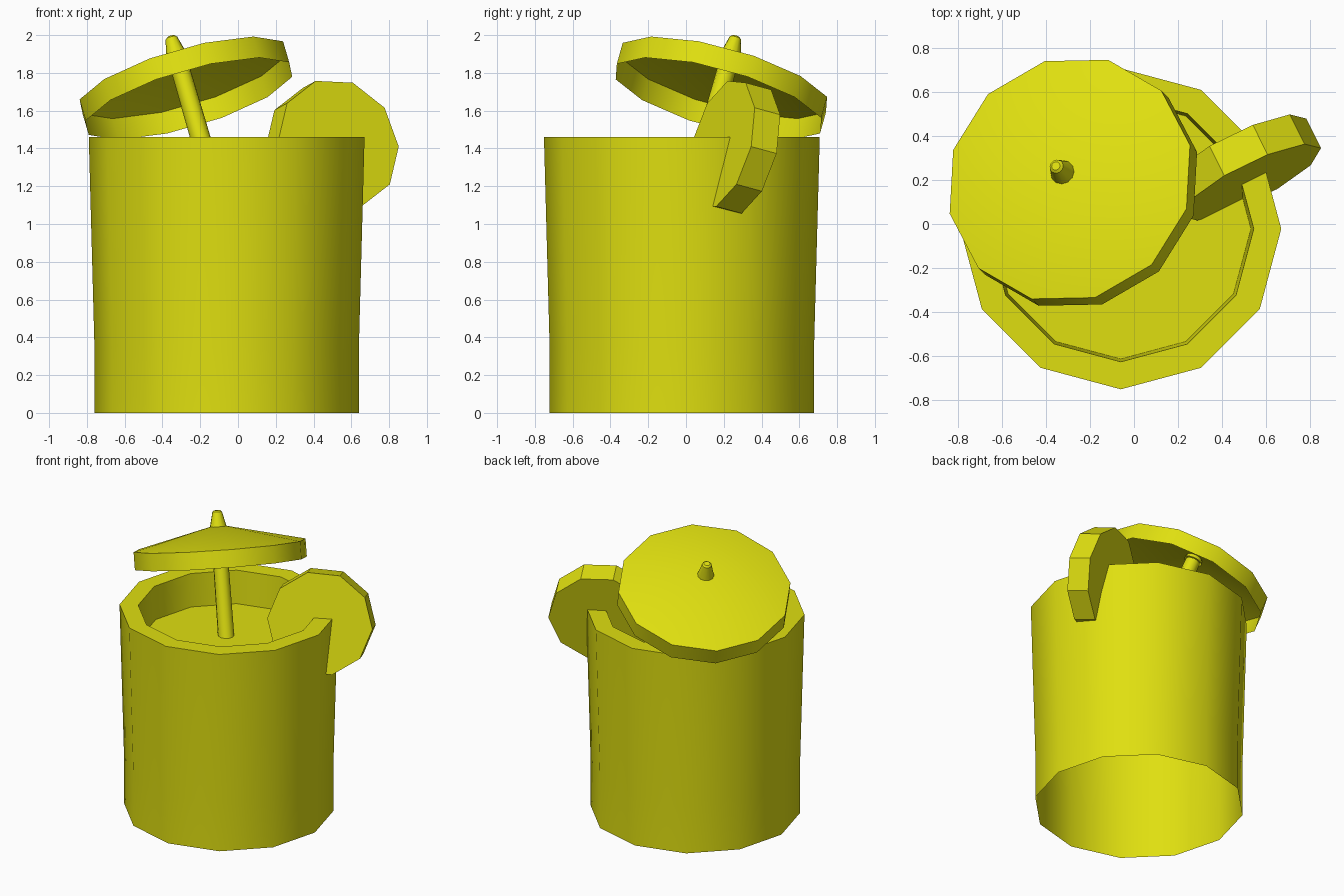
import bpy, bmesh, math
from mathutils import Vector, Matrix

if "Cube" in bpy.data.objects:
    bpy.data.objects.remove(bpy.data.objects["Cube"])

mat = bpy.data.materials.new("lemon_yellow")
mat.diffuse_color = (0.74, 0.74, 0.005, 1)
mat.use_nodes = True
mat.node_tree.nodes["Principled BSDF"].inputs["Base Color"].default_value = mat.diffuse_color


def lathe(name, profile, sides, phase=0, matrix=Matrix(), smooth=35,
          cap_start=False, cap_end=False):
    """Spin (radius, height) points round local z; radius 0 makes a single apex."""
    bm = bmesh.new()
    rings = []
    for r, h in profile:
        if r == 0:
            rings.append([bm.verts.new((0, 0, h))] * sides)
        else:
            rings.append([bm.verts.new((r * math.cos(phase + i * math.tau / sides),
                                        r * math.sin(phase + i * math.tau / sides), h))
                          for i in range(sides)])
    for a, b in zip(rings, rings[1:]):
        for i in range(sides):
            j = (i + 1) % sides
            quad = list(dict.fromkeys((a[i], a[j], b[j], b[i])))
            bm.faces.new(quad)
    if cap_start:
        bm.faces.new(rings[0][::-1])
    if cap_end:
        bm.faces.new(rings[-1])
    bm.transform(matrix)
    me = bpy.data.meshes.new(name)
    bm.to_mesh(me)
    bm.free()
    me.materials.append(mat)
    ob = bpy.data.objects.new(name, me)
    bpy.context.collection.objects.link(ob)
    if smooth:
        bpy.ops.object.select_all(action='DESELECT')
        ob.select_set(True)
        bpy.context.view_layer.objects.active = ob
        bpy.ops.object.shade_smooth_by_angle(angle=math.radians(smooth))
    return ob


# Cup: open-bottomed outer wall, flat rim, inner wall down to the drink
cup_at = Matrix.Translation((-0.06, -0.022, 0))
lathe("cup", [(0.70, 0), (0.70, 0.35), (0.73, 1.46), (0.605, 1.46), (0.592, 1.22)],
      12, 0, cup_at)
lathe("drink_surface", [(0.592, 1.22), (0, 1.22)], 12, 0, cup_at)

# Paper umbrella leaning back and to the left
axis = Vector((-0.27, 0.26, 0.927)).normalized()
tilt = Vector((0, 0, 1)).rotation_difference(axis).to_matrix().to_4x4()
umbrella_at = Matrix.Translation((-0.292, 0.203, 1.775)) @ tilt
lathe("umbrella_canopy", [(0.58, -0.12), (0.58, 0), (0, 0.14)], 12,
      math.radians(14), umbrella_at)
lathe("umbrella_stick", [(0.055, -0.66), (0.05, 0.10)], 12, 0, umbrella_at,
      cap_start=True, cap_end=True)
lathe("umbrella_tip", [(0.062, 0.10), (0.032, 0.225), (0.02, 0.235)], 12, 0, umbrella_at,
      cap_end=True)

# Fruit slice pushed onto the rim: thick ten-sided disc, front face at local z = 0
n = Vector((0.434, -0.869, 0.237)).normalized()
u = Vector((-n.y, n.x, 0)).normalized()
v = n.cross(u)
slice_at = Matrix.Translation((0.532, 0.19, 1.425)) @ Matrix((u, v, n)).transposed().to_4x4()
lathe("fruit_slice", [(0.355, -0.155), (0.355, 0)], 10, math.radians(-2.5), slice_at,
      smooth=0, cap_start=True, cap_end=True)
